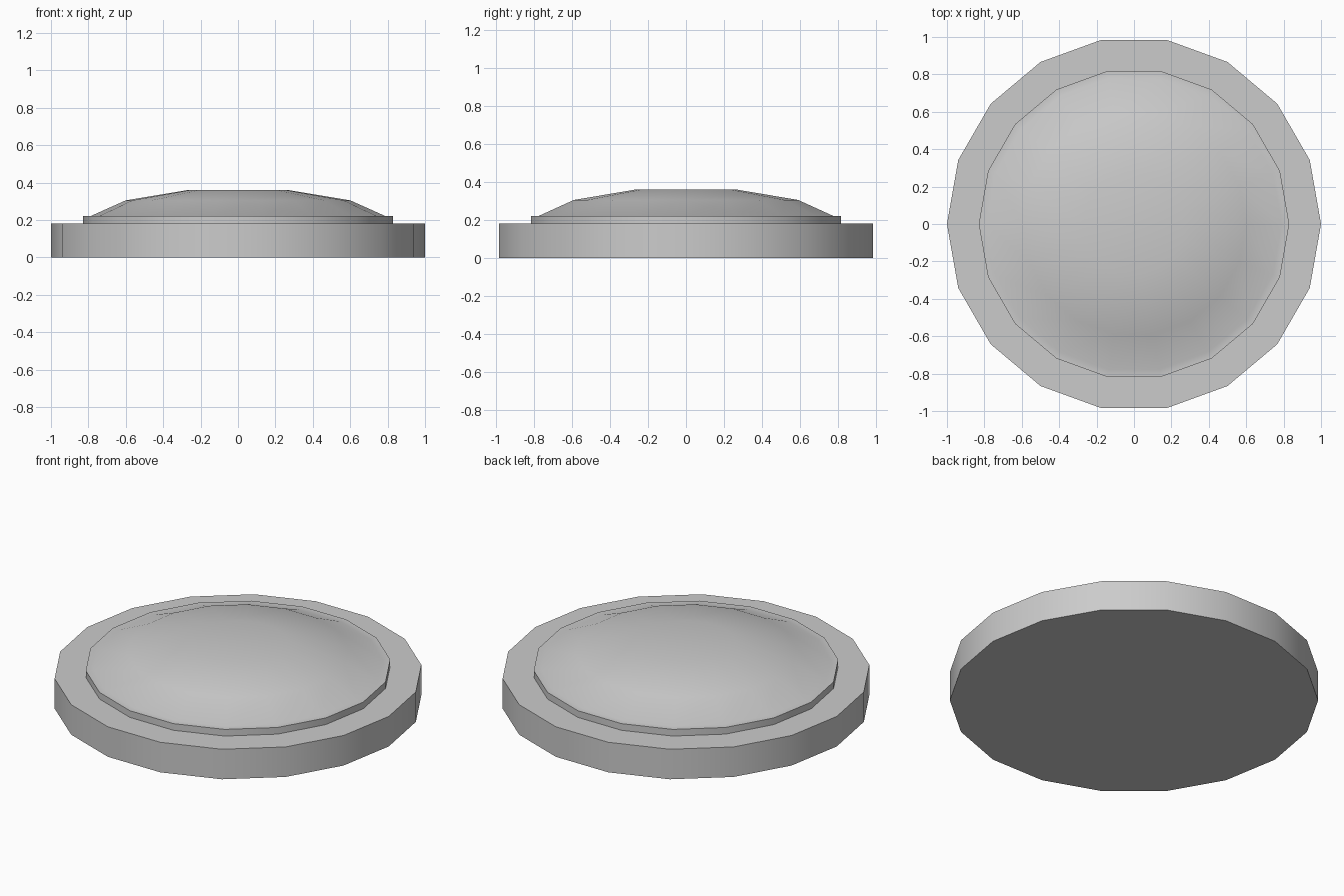
import bpy, bmesh, math

if "Cube" in bpy.data.objects:
    bpy.data.objects.remove(bpy.data.objects["Cube"])

SIDES = 18


def lathe(name, profile):
    """Stack 18-sided rings of (radius, height) into a closed, capped solid."""
    bm = bmesh.new()
    rings = []
    for r, z in profile:
        rings.append([bm.verts.new((r * math.cos(math.tau * i / SIDES),
                                    r * math.sin(math.tau * i / SIDES), z))
                      for i in range(SIDES)])
    for low, high in zip(rings, rings[1:]):
        for i in range(SIDES):
            j = (i + 1) % SIDES
            bm.faces.new((low[i], low[j], high[j], high[i]))
    bm.faces.new(rings[0][::-1])
    bm.faces.new(rings[-1])
    mesh = bpy.data.meshes.new(name)
    bm.to_mesh(mesh)
    bm.free()
    obj = bpy.data.objects.new(name, mesh)
    bpy.context.collection.objects.link(obj)
    bpy.ops.object.select_all(action='DESELECT')
    obj.select_set(True)
    bpy.context.view_layer.objects.active = obj
    bpy.ops.object.shade_smooth_by_angle(angle=math.radians(35))
    return obj


# Wide base disc
lathe("base_disc", [(1.0, 0.0), (1.0, 0.18)])

# Low raised rim and the shallow dome seated in it, as one turned piece
lathe("rim_and_dome", [(0.83, 0.18), (0.83, 0.22), (0.79, 0.22),
                       (0.60, 0.305), (0.27, 0.36)])
